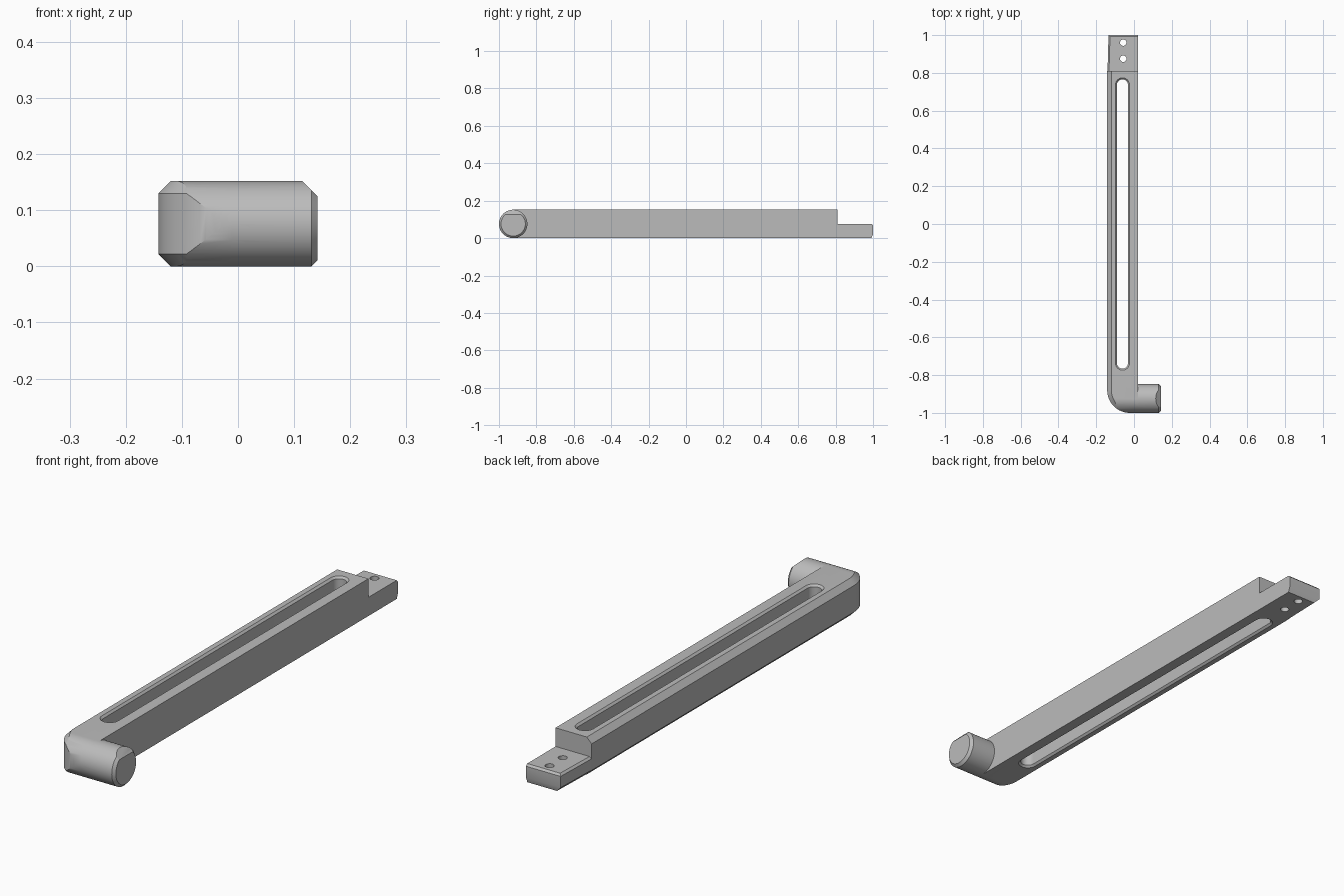
import bpy, bmesh
from math import sin, cos, pi

cube = bpy.data.objects.get("Cube")
if cube:
    bpy.data.objects.remove(cube, do_unlink=True)

H = 0.152            # bar height
R = H / 2            # knob radius
KY = -1 + R          # knob axis
LEFT, RIGHT, KNOB_END = -0.142, 0.021, 0.142
STEP = 0.81          # where the bar drops to the tongue
C = 0.022            # long edge chamfer
CORNER = 0.12        # plan radius of the elbow

steel = bpy.data.materials.new("grey steel")
steel.use_nodes = True
steel.diffuse_color = (0.5, 0.5, 0.5, 1)
steel.node_tree.nodes["Principled BSDF"].inputs["Base Color"].default_value = (0.5, 0.5, 0.5, 1)


def loft(name, rings):
    """Skin a closed solid through rings of equal point count."""
    bm = bmesh.new()
    loops = [[bm.verts.new(p) for p in ring] for ring in rings]
    for a, b in zip(loops, loops[1:]):
        for i in range(len(a)):
            j = (i + 1) % len(a)
            bm.faces.new((a[i], a[j], b[j], b[i]))
    bm.faces.new(loops[0])
    bm.faces.new(loops[-1])
    bmesh.ops.recalc_face_normals(bm, faces=bm.faces)
    mesh = bpy.data.meshes.new(name)
    bm.to_mesh(mesh)
    bm.free()
    mesh.materials.append(steel)
    ob = bpy.data.objects.new(name, mesh)
    bpy.context.collection.objects.link(ob)
    return ob


def combine(target, other, operation):
    mod = target.modifiers.new(operation, 'BOOLEAN')
    mod.operation, mod.solver, mod.object = operation, 'EXACT', other
    bpy.context.view_layer.objects.active = target
    bpy.ops.object.modifier_apply(modifier=mod.name)
    bpy.data.objects.remove(other, do_unlink=True)


def arc(cx, cy, r, start, end, n):
    return [(cx + r * cos(start + (end - start) * i / n),
             cy + r * sin(start + (end - start) * i / n)) for i in range(n + 1)]


def bar_plan(z, inset):
    pts = [(RIGHT, STEP), (LEFT + inset, STEP)]
    pts += arc(LEFT + CORNER, -1 + CORNER, CORNER - inset, pi, 1.5 * pi, 16)
    pts.append((RIGHT, -1 + inset))
    return [(x, y, z) for x, y in pts]


def tongue_plan(z, side, end):
    pts = [(RIGHT, STEP - 0.03), (LEFT + side + 0.001, STEP - 0.03),
           (LEFT + side + 0.007, 1 - end), (RIGHT, 1 - end)]
    return [(x, y, z) for x, y in pts]


def slot_plan(z, x, y0, y1, r):
    pts = arc(x, y1, r, 0, pi, 16) + arc(x, y0, r, pi, 2 * pi, 16)
    return [(px, py, z) for px, py in pts]


# Bar with chamfered outer edge and rounded elbow
arm = loft("slotted_arm", [bar_plan(0, C), bar_plan(C, 0),
                           bar_plan(H - C, 0), bar_plan(H, C)])

# Round the front of the elbow
side = arc(KY, R, R, pi / 2, 1.5 * pi, 32) + [(1.1, 0), (1.1, H)]
combine(arm, loft("front_trim", [[(x, y, z) for y, z in side] for x in (-0.3, 0.3)]),
        'INTERSECT')

# Thin mounting tongue at the back
combine(arm, loft("tongue", [tongue_plan(0, C, 0.008), tongue_plan(C, 0, 0),
                             tongue_plan(0.068, 0, 0), tongue_plan(0.076, 0.008, 0.008)]),
        'UNION')

# Cylindrical knob with chamfered end
knob = loft("knob", [[(x, y, z) for y, z in arc(KY, R, r, pi / 2, 2.5 * pi, 64)[:-1]]
                     for x, r in ((-0.01, R), (KNOB_END - 0.011, R), (KNOB_END, R - 0.011))])
wedge = [(0.115, H), (0.215, H - 0.1), (0.215, H + 0.1), (0.115, H + 0.1)]
combine(knob, loft("knob_wedge", [[(x, y, z) for x, z in wedge] for y in (-1.1, -0.7)]),
        'DIFFERENCE')
combine(arm, knob, 'UNION')

# Long slot with flared rims
E = 0.008
combine(arm, loft("slot_cutter", [slot_plan(z, -0.061, -0.737, 0.737, r) for z, r in
                                  ((-E, 0.029 + 2 * E), (E, 0.029),
                                   (H - E, 0.029), (H + E, 0.029 + 2 * E))]),
        'DIFFERENCE')

# Two screw holes in the tongue
for y in (0.875, 0.96):
    ring = arc(-0.057, y, 0.017, 0, 2 * pi, 32)[:-1]
    combine(arm, loft("hole_cutter", [[(px, py, z) for px, py in ring] for z in (-0.05, 0.13)]),
            'DIFFERENCE')

bpy.ops.object.select_all(action='DESELECT')
arm.select_set(True)
bpy.context.view_layer.objects.active = arm
bpy.ops.object.shade_smooth_by_angle(angle=0.5)
